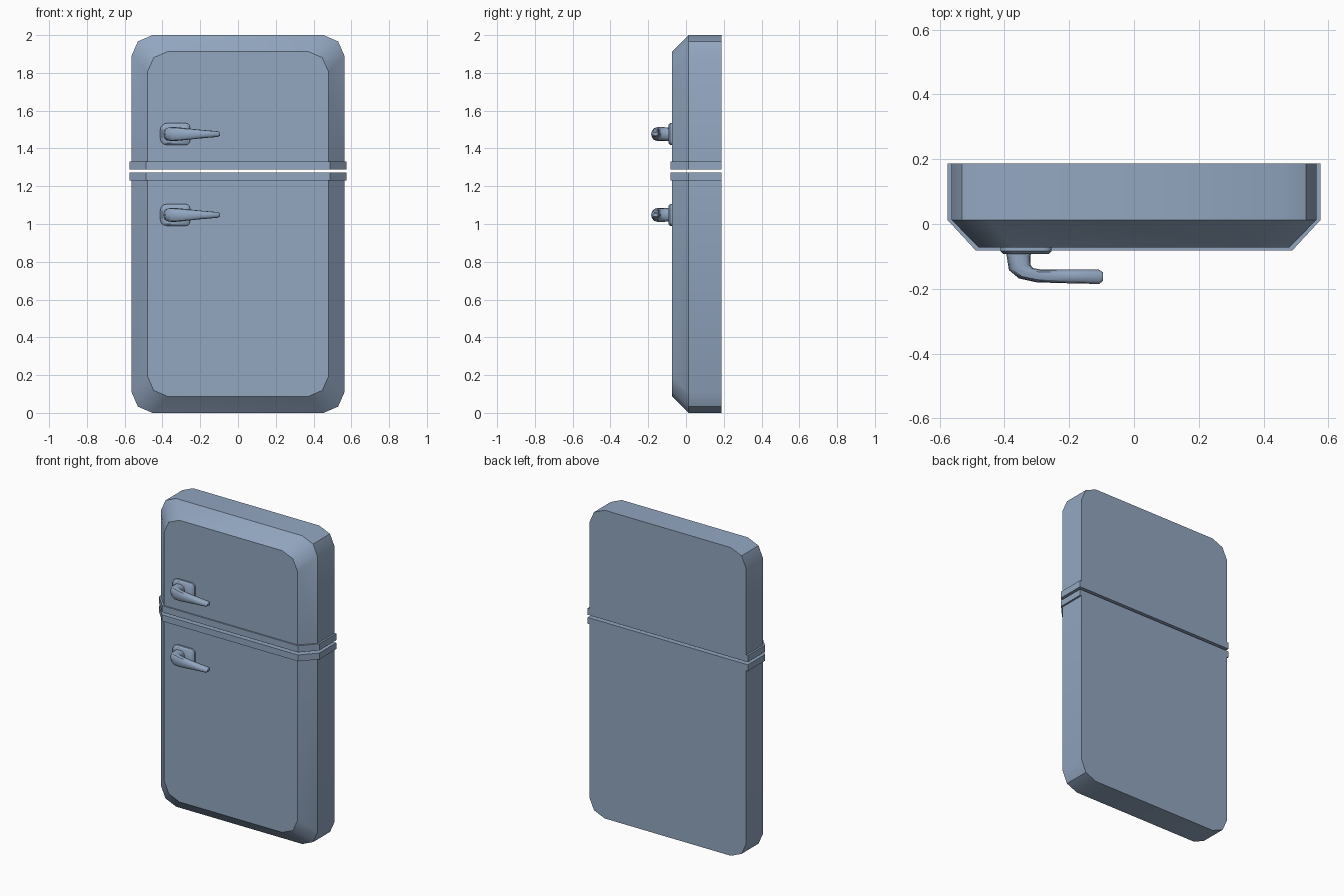
import bpy, bmesh, math

if "Cube" in bpy.data.objects:
    bpy.data.objects.remove(bpy.data.objects["Cube"])

mat = bpy.data.materials.new("blue_grey_enamel")
mat.diffuse_color = (0.29, 0.385, 0.53, 1)
mat.use_nodes = True
mat.node_tree.nodes["Principled BSDF"].inputs["Base Color"].default_value = mat.diffuse_color


def loft(name, rings, cap_ends=(True, True), skip=None, angle=35):
    """Bridge closed rings of points into one surface; skip = ring segment left open."""
    bm = bmesh.new()
    vr = [[bm.verts.new(p) for p in r] for r in rings]
    n = len(vr[0])
    for a, b in zip(vr, vr[1:]):
        for i in range(n):
            if i != skip:
                j = (i + 1) % n
                bm.faces.new((a[i], a[j], b[j], b[i]))
    if cap_ends[0]:
        bm.faces.new(vr[0][::-1])
    if cap_ends[1]:
        bm.faces.new(vr[-1])
    bmesh.ops.recalc_face_normals(bm, faces=bm.faces)
    me = bpy.data.meshes.new(name)
    bm.to_mesh(me)
    bm.free()
    me.materials.append(mat)
    ob = bpy.data.objects.new(name, me)
    bpy.context.collection.objects.link(ob)
    bpy.ops.object.select_all(action='DESELECT')
    ob.select_set(True)
    bpy.context.view_layer.objects.active = ob
    bpy.ops.object.shade_smooth_by_angle(angle=math.radians(angle))
    return ob


def door_ring(hw, end, cut, y, flip):
    """Door outline: straight at the cut, two-step rounded corners at the far end."""
    half = [(hw, cut), (hw, end - 0.108), (hw - 0.033, end - 0.033), (hw - 0.11, end)]
    pts = half + [(-x, z) for x, z in half[::-1]]
    return [(x, y, 2 - z if flip else z) for x, z in pts]


def door(name, cut, flip):
    c = 2 - cut if flip else cut
    loft(name, [door_ring(0.563, 2.0, c, 0.187, flip),
                door_ring(0.563, 2.0, c, 0.013, flip),
                door_ring(0.479, 1.914, c, -0.073, flip)], skip=7)


def trim(name, z0, z1):
    half = [(0.575, 0.187), (0.575, 0.012), (0.488, -0.082)]
    pts = half + [(-x, y) for x, y in half[::-1]]
    loft(name, [[(x, y, z) for x, y in pts] for z in (z0, z1)])


def rounded(x0, x1, hz, r, y, zc):
    """Rounded rectangle ring in the door plane."""
    pts = []
    for k, (sx, sz) in enumerate([(1, 1), (-1, 1), (-1, -1), (1, -1)]):
        rr = r if sx < 0 else r * 0.65
        cx = x1 - rr if sx > 0 else x0 + rr
        for s in range(4):
            a = math.radians(90 * k + 30 * s)
            pts.append((cx + rr * math.cos(a), y, zc + sz * (hz - rr) + rr * math.sin(a)))
    return pts


def handle(prefix, zc):
    # mounting plate with a softened rim
    loft(prefix + "_handle_plate",
         [rounded(-0.412, -0.254, 0.058, 0.035, -0.070, zc),
          rounded(-0.412, -0.254, 0.058, 0.035, -0.084, zc),
          rounded(-0.402, -0.264, 0.048, 0.028, -0.093, zc)], angle=40)
    # lever: outer point, inner point, half height of each section
    path = [(-0.395, -0.085, -0.318, -0.085, 0.035),
            (-0.386, -0.142, -0.320, -0.125, 0.037),
            (-0.355, -0.168, -0.312, -0.136, 0.037),
            (-0.300, -0.180, -0.290, -0.140, 0.033),
            (-0.200, -0.183, -0.200, -0.141, 0.023),
            (-0.108, -0.185, -0.108, -0.141, 0.015),
            (-0.096, -0.176, -0.096, -0.149, 0.009)]
    rings = []
    for ox, oy, ix, iy, h in path:
        ring = []
        for k in range(12):
            a = 2 * math.pi * k / 12
            # slightly squared section
            c, s = (math.copysign(abs(f) ** 0.75, f) for f in (math.cos(a), math.sin(a)))
            ring.append(((ox + ix) / 2 + c * (ox - ix) / 2,
                         (oy + iy) / 2 + c * (oy - iy) / 2, zc + s * h))
        rings.append(ring)
    loft(prefix + "_handle_lever", rings, angle=40)


# doors
door("upper_door", 1.332, False)
door("lower_door", 1.231, True)
# trim bands on both sides of the gap
trim("upper_trim", 1.289, 1.332)
trim("lower_trim", 1.231, 1.272)
# handles
handle("upper", 1.476)
handle("lower", 1.048)
